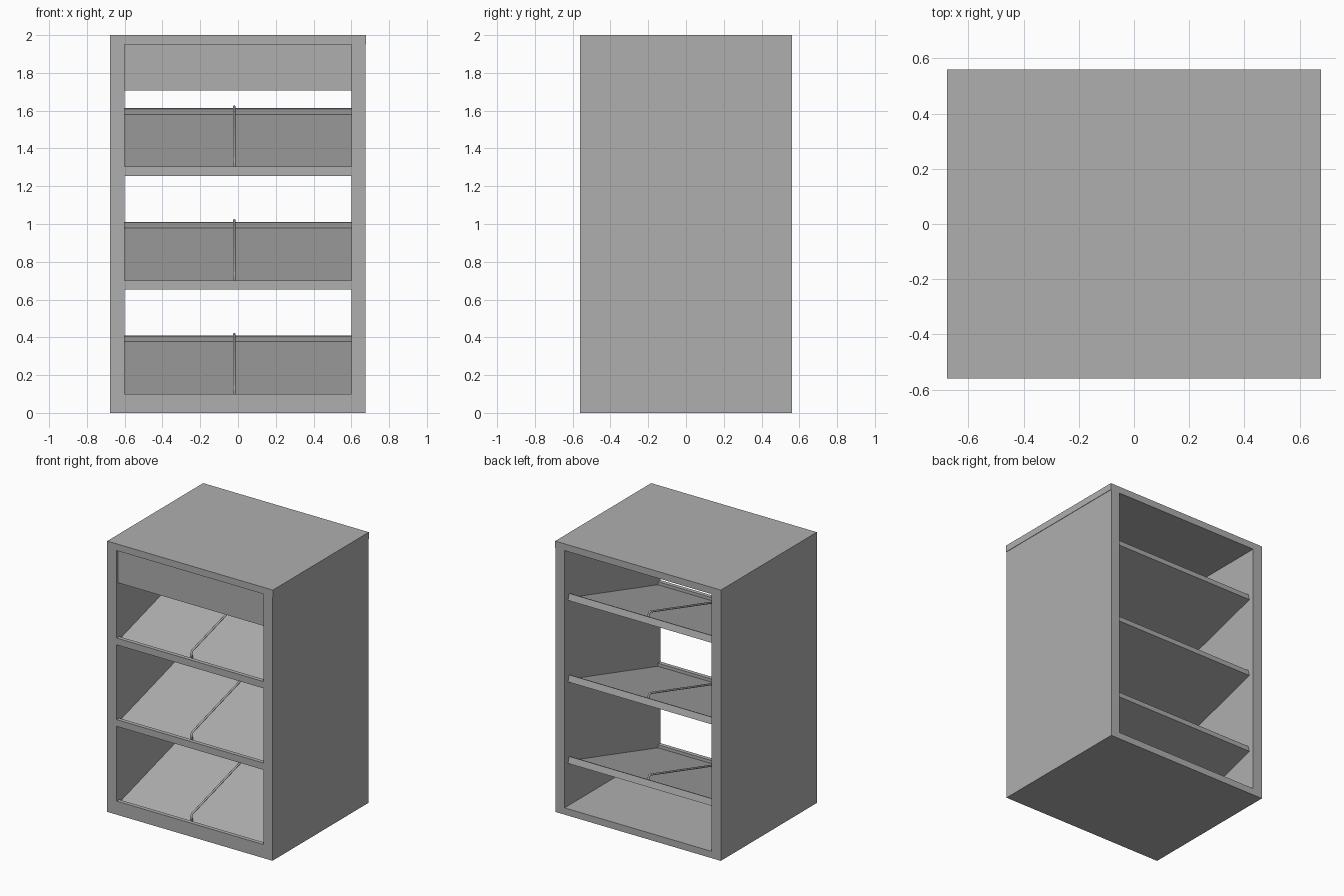
import bpy, bmesh
from mathutils import Vector

if "Cube" in bpy.data.objects:
    bpy.data.objects.remove(bpy.data.objects["Cube"])

GREY = bpy.data.materials.new("grey_paint")
GREY.diffuse_color = (0.43, 0.43, 0.43, 1)
GREY.use_nodes = True
GREY.node_tree.nodes["Principled BSDF"].inputs["Base Color"].default_value = GREY.diffuse_color


def add_to_scene(name, data):
    data.materials.append(GREY)
    obj = bpy.data.objects.new(name, data)
    bpy.context.collection.objects.link(obj)
    return obj


def make_object(name, bm):
    bmesh.ops.recalc_face_normals(bm, faces=bm.faces)
    mesh = bpy.data.meshes.new(name)
    bm.to_mesh(mesh)
    bm.free()
    return add_to_scene(name, mesh)


def box(name, x0, x1, y0, y1, z0, z1):
    bm = bmesh.new()
    bmesh.ops.create_cube(bm, size=1)
    for v in bm.verts:
        v.co = ((x0, x1)[v.co.x > 0], (y0, y1)[v.co.y > 0], (z0, z1)[v.co.z > 0])
    return make_object(name, bm)


def extrude_x(name, profile, x0, x1):
    """Solid made by sweeping a y/z outline along x."""
    bm = bmesh.new()
    face = bm.faces.new([bm.verts.new((x0, y, z)) for y, z in profile])
    new = bmesh.ops.extrude_face_region(bm, geom=[face])["geom"]
    verts = [g for g in new if isinstance(g, bmesh.types.BMVert)]
    bmesh.ops.translate(bm, verts=verts, vec=(x1 - x0, 0, 0))
    return make_object(name, bm)


# Slope frame: distance along the shelf and height above its surface
START = Vector((-0.535, -0.024))
END = Vector((0.503, 0.277))
ALONG = (END - START).normalized()
NORMAL = Vector((-ALONG.y, ALONG.x))
LENGTH = (END - START).length


def on_slope(d, h, rail_top):
    p = START + ALONG * d + NORMAL * h
    return p.x, p.y + rail_top


def divider_wire(name, rail_top):
    """Bent round rod standing on the shelf with rounded corners."""
    curve = bpy.data.curves.new(name, "CURVE")
    curve.dimensions = "3D"
    curve.bevel_depth = 0.0075
    curve.bevel_resolution = 2
    curve.use_fill_caps = True
    path = [(0.03, -0.005), (0.03, 0.035), (0.035, 0.049), (0.05, 0.055),
            (LENGTH - 0.05, 0.055), (LENGTH - 0.035, 0.049),
            (LENGTH - 0.03, 0.035), (LENGTH - 0.03, -0.005)]
    spline = curve.splines.new("POLY")
    spline.points.add(len(path) - 1)
    for pt, (d, h) in zip(spline.points, path):
        pt.co = (-0.02, *on_slope(d, h, rail_top), 1)
    add_to_scene(name, curve)


# Cabinet shell, open at front and back
box("top_panel", -0.677, 0.677, -0.56, 0.56, 1.95, 2.0)
box("left_side", -0.677, -0.6, -0.56, 0.56, 0.0, 1.95)
box("right_side", 0.6, 0.674, -0.56, 0.56, 0.0, 1.95)
box("floor_panel", -0.6, 0.6, -0.56, 0.56, 0.0, 0.05)

# Recessed header panel
box("header_panel", -0.6, 0.6, -0.545, -0.525, 1.707, 1.95)

# Three tiers: front rail, sloping shelf with rear lip, wire divider
for i, name in enumerate(("lower", "middle", "upper")):
    r = 0.1 + 0.602 * i
    box(name + "_rail", -0.6, 0.6, -0.56, -0.53, r - 0.05, r)
    outline = [(0, 0), (LENGTH, 0), (LENGTH, 0.03), (LENGTH + 0.012, 0.03),
               (LENGTH + 0.012, -0.018), (0, -0.018)]
    extrude_x(name + "_shelf", [on_slope(d, h, r) for d, h in outline], -0.6, 0.6)
    divider_wire(name + "_divider", r)
